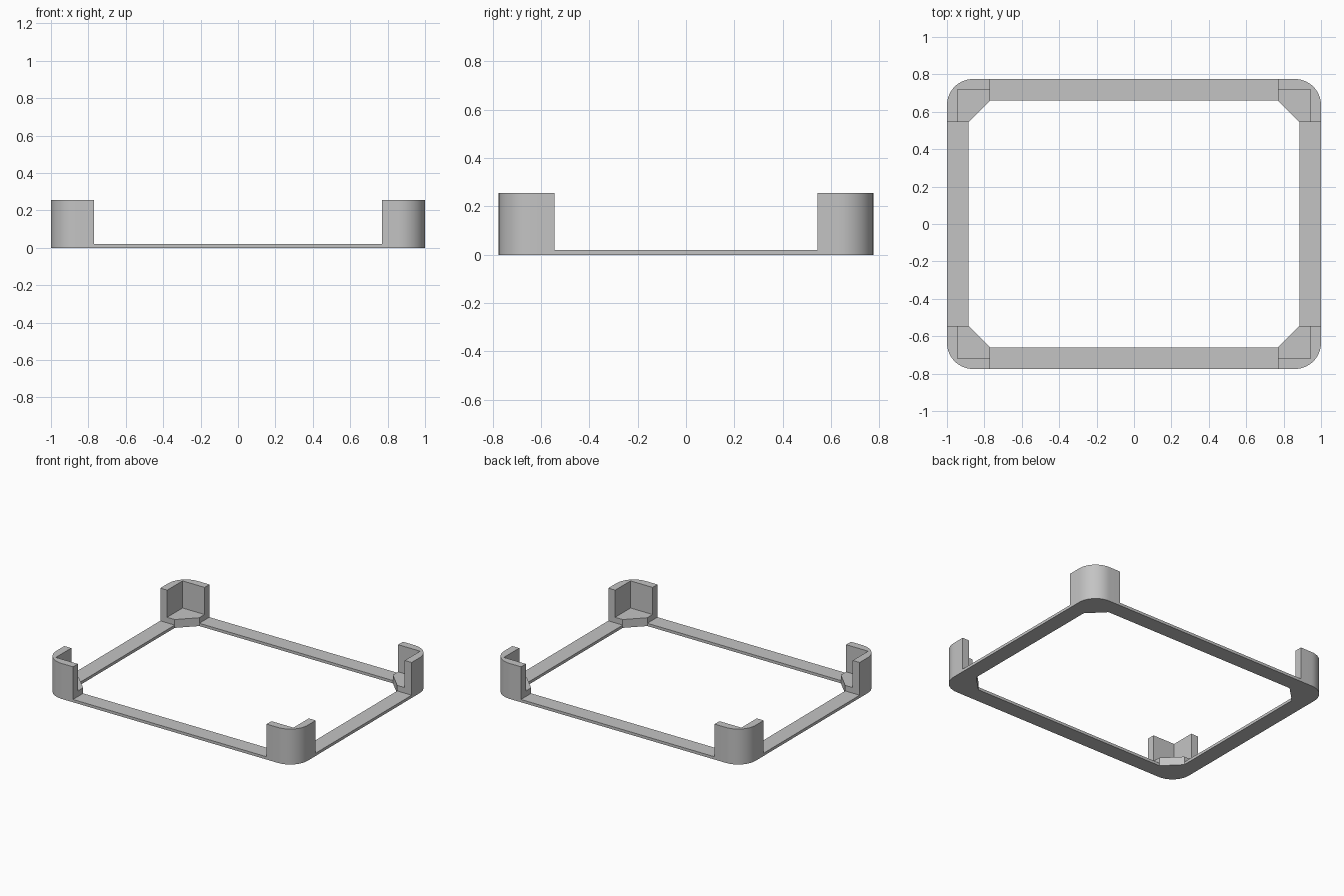
import bpy, bmesh
from math import cos, sin, pi

cube = bpy.data.objects.get("Cube")
if cube:
    bpy.data.objects.remove(cube, do_unlink=True)

HX, HY = 1.0, 0.775            # outer half sizes
RAIL_W, RAIL_H = 0.115, 0.02
WALL, SHELF_H, POST_H = 0.055, 0.06, 0.255
REACH, RADIUS, STEPS = 0.23, 0.14, 16

grey = bpy.data.materials.new("light_grey")
grey.use_nodes = True
colour = (0.55, 0.55, 0.55, 1)
grey.diffuse_color = colour
grey.node_tree.nodes["Principled BSDF"].inputs["Base Color"].default_value = colour


def finish(bm, name):
    bmesh.ops.recalc_face_normals(bm, faces=bm.faces)
    mesh = bpy.data.meshes.new(name)
    bm.to_mesh(mesh)
    bm.free()
    mesh.materials.append(grey)
    obj = bpy.data.objects.new(name, mesh)
    bpy.context.collection.objects.link(obj)
    bpy.ops.object.select_all(action='DESELECT')
    obj.select_set(True)
    bpy.context.view_layer.objects.active = obj
    bpy.ops.object.shade_smooth_by_angle(angle=pi / 6)
    return obj


def raise_faces(bm, faces, height):
    """Extrude faces upward and return the new top faces."""
    out = bmesh.ops.extrude_face_region(bm, geom=faces)["geom"]
    verts = [g for g in out if isinstance(g, bmesh.types.BMVert)]
    bmesh.ops.translate(bm, verts=verts, vec=(0, 0, height))
    return [g for g in out if isinstance(g, bmesh.types.BMFace)]


def corner(name, sx, sy):
    """Rounded L-shaped wall around a low shelf with a chamfered inner edge."""
    bm = bmesh.new()

    def vert(x, y):
        return bm.verts.new((sx * x, sy * y, 0))

    x0, y0 = HX - REACH, HY - REACH
    a, b, c = vert(x0, HY - WALL), vert(HX - WALL, HY - WALL), vert(HX - WALL, y0)
    arc = [vert(HX - RADIUS + RADIUS * cos(t), HY - RADIUS + RADIUS * sin(t))
           for t in (pi / 2 * i / STEPS for i in range(STEPS + 1))]
    wall = bm.faces.new([a, b, c, vert(HX, y0)] + arc + [vert(x0, HY)])
    shelf = bm.faces.new([c, b, a, vert(x0, HY - RAIL_W), vert(HX - RAIL_W, y0)])
    bmesh.ops.recalc_face_normals(bm, faces=[wall, shelf])
    tops = raise_faces(bm, [wall, shelf], SHELF_H)
    wall_top = max(tops, key=lambda f: len(f.verts))
    raise_faces(bm, [wall_top], POST_H - SHELF_H)
    finish(bm, name)


def rail(name, x, y, length_x, length_y):
    bm = bmesh.new()
    bmesh.ops.create_cube(bm, size=1)
    bmesh.ops.scale(bm, verts=bm.verts, vec=(length_x, length_y, RAIL_H))
    bmesh.ops.translate(bm, verts=bm.verts, vec=(x, y, RAIL_H / 2))
    finish(bm, name)


# Corner posts
for side, sx in (("left", 1), ("right", -1)):
    for end, sy in (("front", -1), ("back", 1)):
        corner(f"{end}_{side}_corner", sx, sy)

# Thin rails joining the corners
for name, s in (("front_rail", -1), ("back_rail", 1)):
    rail(name, 0, s * (HY - RAIL_W / 2), 2 * (HX - REACH), RAIL_W)
for name, s in (("right_rail", -1), ("left_rail", 1)):
    rail(name, s * (HX - RAIL_W / 2), 0, RAIL_W, 2 * (HY - REACH))
